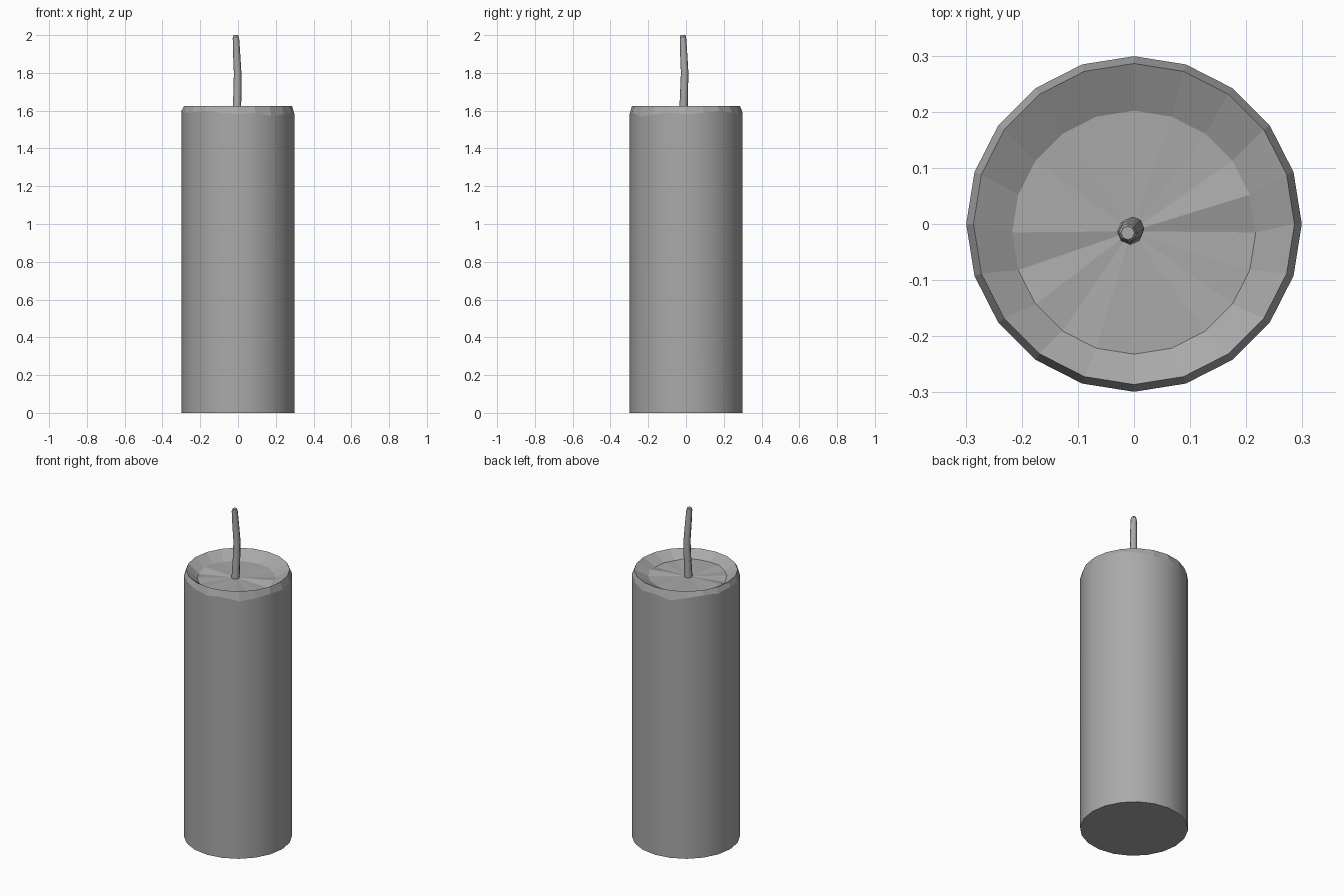
import bpy, bmesh, math
from mathutils import Vector

if "Cube" in bpy.data.objects:
    bpy.data.objects.remove(bpy.data.objects["Cube"], do_unlink=True)

grey = bpy.data.materials.new("candle grey")
grey.use_nodes = True
grey.diffuse_color = (0.4, 0.4, 0.4, 1)
grey.node_tree.nodes["Principled BSDF"].inputs["Base Color"].default_value = (0.4, 0.4, 0.4, 1)


def ring(bm, centre, radius, sides, offsets=None):
    """Horizontal loop of vertices, with optional height offsets in hundredths."""
    verts = []
    for i in range(sides):
        a = math.tau * i / sides
        lift = offsets[i] / 100 if offsets else 0
        verts.append(bm.verts.new(Vector(centre) + Vector((radius * math.cos(a), radius * math.sin(a), lift))))
    return verts


def bridge(bm, low, high, smooth):
    n = len(low)
    for i in range(n):
        j = (i + 1) % n
        bm.faces.new((low[i], low[j], high[j], high[i])).smooth = smooth


def finish(bm, name):
    bmesh.ops.recalc_face_normals(bm, faces=bm.faces[:])
    mesh = bpy.data.meshes.new(name)
    bm.to_mesh(mesh)
    bm.free()
    mesh.materials.append(grey)
    obj = bpy.data.objects.new(name, mesh)
    bpy.context.collection.objects.link(obj)
    return obj


# Wax body: smooth side, uneven chamfered rim, sunken uneven pool
SIDES = 20
chamfer_drop = [-1, 0, 1, 0, -1, 0, -2, 0, 1, 0, 1, 0, 0, 1, 0, -1, 0, -2, -1, 0]
pool_height = [-0.6, 1.2, 0, 0, 0.2, 0, 0, 0.2, 0, 0.3, 0.8, -0.8, 0, -0.5, 0.3, 0, 0, 0.5, -0.4, -0.2]
bm = bmesh.new()
base = ring(bm, (0, 0, 0), 0.299, SIDES)
shoulder = ring(bm, (0, 0, 1.59), 0.299, SIDES, chamfer_drop)
rim = ring(bm, (0, 0, 1.625), 0.286, SIDES)
pool = ring(bm, (0, -0.015, 1.582), 0.217, SIDES, pool_height)
bm.faces.new(base)
bridge(bm, base, shoulder, True)
bridge(bm, shoulder, rim, False)
bridge(bm, rim, pool, False)
middle = bm.verts.new((-0.005, -0.013, 1.58))
for i in range(SIDES):
    bm.faces.new((pool[i], pool[(i + 1) % SIDES], middle))
finish(bm, "wax_body")

# Wick: slightly bent tapering stem with a blunt tip
stations = [
    (-0.007, -0.014, 1.57, 0.023),
    (-0.003, -0.010, 1.70, 0.021),
    (-0.002, -0.007, 1.80, 0.020),
    (-0.007, -0.012, 1.90, 0.019),
    (-0.011, -0.016, 1.985, 0.017),
    (-0.011, -0.016, 2.0, 0.012),
]
bm = bmesh.new()
loops = [ring(bm, s[:3], s[3], 8) for s in stations]
for low, high in zip(loops, loops[1:]):
    bridge(bm, low, high, high is not loops[-1])
bm.faces.new(loops[0])
bm.faces.new(loops[-1])
finish(bm, "wick")
